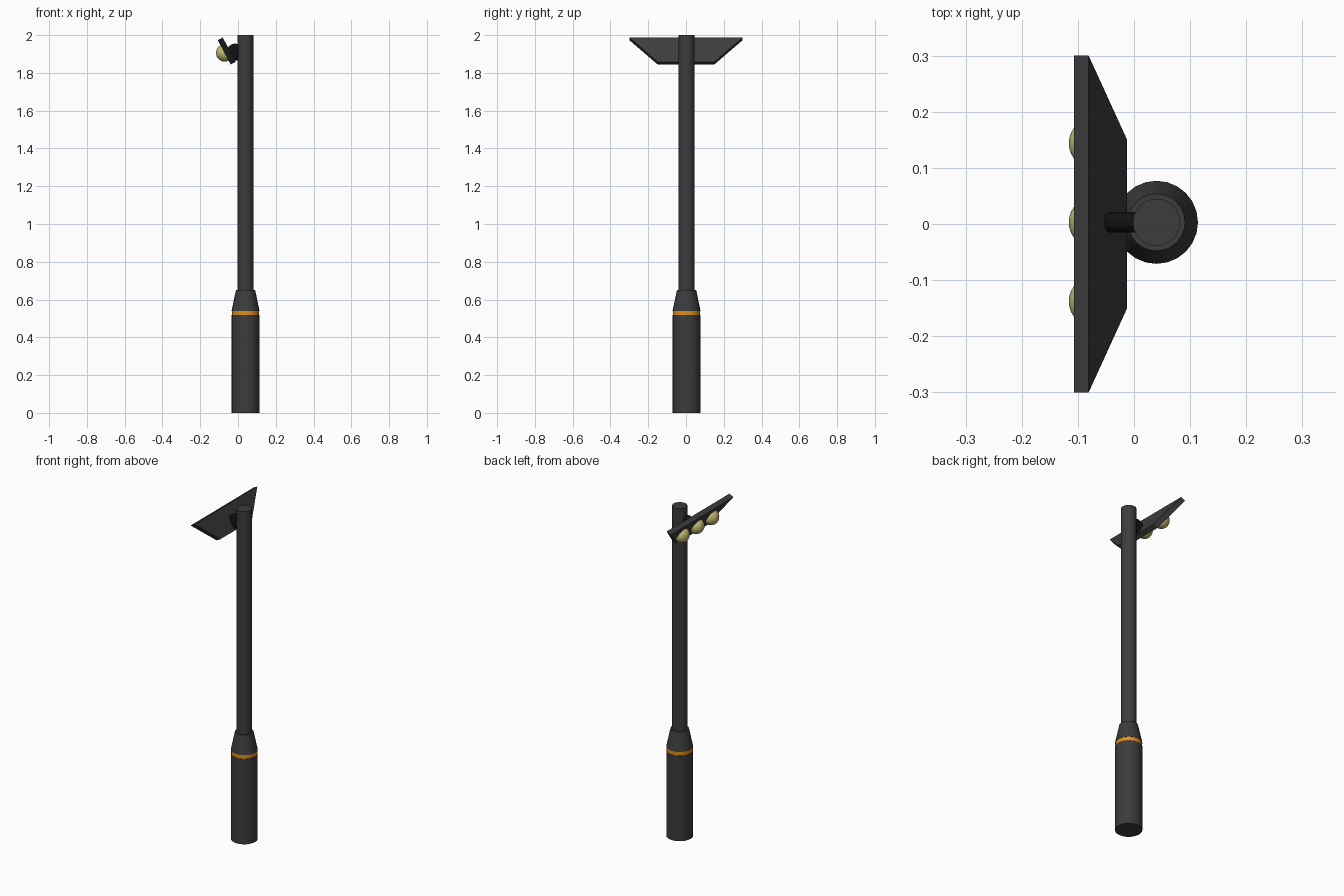
import bpy, bmesh, math
from mathutils import Matrix, Vector

if "Cube" in bpy.data.objects:
    bpy.data.objects.remove(bpy.data.objects["Cube"])

PX, PY = 0.04, 0.003          # pole axis
TILT = math.radians(28)       # lamp head lean


def mat(name, r, g, b):
    m = bpy.data.materials.new(name)
    m.diffuse_color = (r, g, b, 1)
    m.use_nodes = True
    m.node_tree.nodes["Principled BSDF"].inputs["Base Color"].default_value = m.diffuse_color
    return m


dark = mat("dark_metal", 0.045, 0.045, 0.045)
black = mat("black_joint", 0.006, 0.006, 0.006)
orange = mat("orange_band", 0.75, 0.27, 0.01)
yellow = mat("lamp_glass", 0.55, 0.49, 0.16)


def finish(name, bm, material, matrix, smooth=True):
    bmesh.ops.recalc_face_normals(bm, faces=bm.faces)
    me = bpy.data.meshes.new(name)
    bm.to_mesh(me)
    bm.free()
    me.materials.append(material)
    ob = bpy.data.objects.new(name, me)
    ob.matrix_world = matrix
    bpy.context.collection.objects.link(ob)
    if smooth:
        bpy.ops.object.select_all(action='DESELECT')
        ob.select_set(True)
        bpy.context.view_layer.objects.active = ob
        bpy.ops.object.shade_smooth_by_angle(angle=math.radians(35))
    return ob


def lathe(name, profile, material, matrix, sides=24):
    """Spin a (radius, height) profile about local z."""
    bm = bmesh.new()
    vs = [bm.verts.new((r, 0, z)) for r, z in profile]
    es = [bm.edges.new(p) for p in zip(vs, vs[1:])]
    bmesh.ops.spin(bm, geom=vs + es, cent=(0, 0, 0), axis=(0, 0, 1),
                   angle=2 * math.pi, steps=sides, use_duplicate=False)
    bmesh.ops.remove_doubles(bm, verts=bm.verts, dist=1e-5)
    return finish(name, bm, material, matrix)


def arc(n, radius, start, end, off=0.0):
    return [(off + radius * math.cos(a), radius * math.sin(a))
            for a in (math.radians(start + (end - start) * i / n) for i in range(n + 1))]


# Stacked post parts
axis = Matrix.Translation((PX, PY, 0))
lathe("base_column", [(0, 0), (0.074, 0), (0.074, 0.517), (0, 0.517)], dark, axis)
lathe("accent_band", [(0, 0.517), (0.072, 0.517), (0.072, 0.54), (0, 0.54)], orange, axis)
lathe("tapered_collar", [(0, 0.54), (0.074, 0.54), (0.051, 0.65), (0, 0.65)], dark, axis)
lathe("upper_pole", [(0, 0.64), (0.042, 0.64), (0.042, 2), (0, 2)], dark, axis)

# Round-edged joint between pole and lamp head
lathe("head_joint", [(0, -0.018)] + arc(8, 0.018, -90, 90, 0.027) + [(0, 0.018)], black,
      Matrix.Translation((-0.015, PY, 1.91)) @ Matrix.Rotation(math.pi / 2, 4, 'X'))

# Lamp head: leaning trapezoid plate, local x = width, y = up the slope, z = front
up = Vector((-math.sin(TILT), 0, math.cos(TILT)))
out = Vector((-math.cos(TILT), 0, -math.sin(TILT)))
side = up.cross(out)
head = Matrix((side, up, out)).transposed().to_4x4()
head.translation = (-0.0465, 0, 1.923)
bm = bmesh.new()
outline = [(-0.15, -0.073), (0.15, -0.073), (0.3, 0.073), (-0.3, 0.073)]
face = bm.faces.new([bm.verts.new((x, y, 0)) for x, y in outline])
ext = bmesh.ops.extrude_face_region(bm, geom=[face], use_keep_orig=True)
bmesh.ops.translate(bm, vec=(0, 0, 0.03),
                    verts=[v for v in ext["geom"] if isinstance(v, bmesh.types.BMVert)])
finish("lamp_plate", bm, dark, head, smooth=False)

# Three dome lamps on the front of the plate
for i in (-1, 0, 1):
    m = head.copy()
    m.translation = Vector((-0.0465, PY + 0.141 * i, 1.923)) + out * 0.029 - up * 0.004
    lathe(f"lamp_dome_{i + 2}", [(0, 0)] + arc(10, 0.046, 0, 90), yellow, m)
